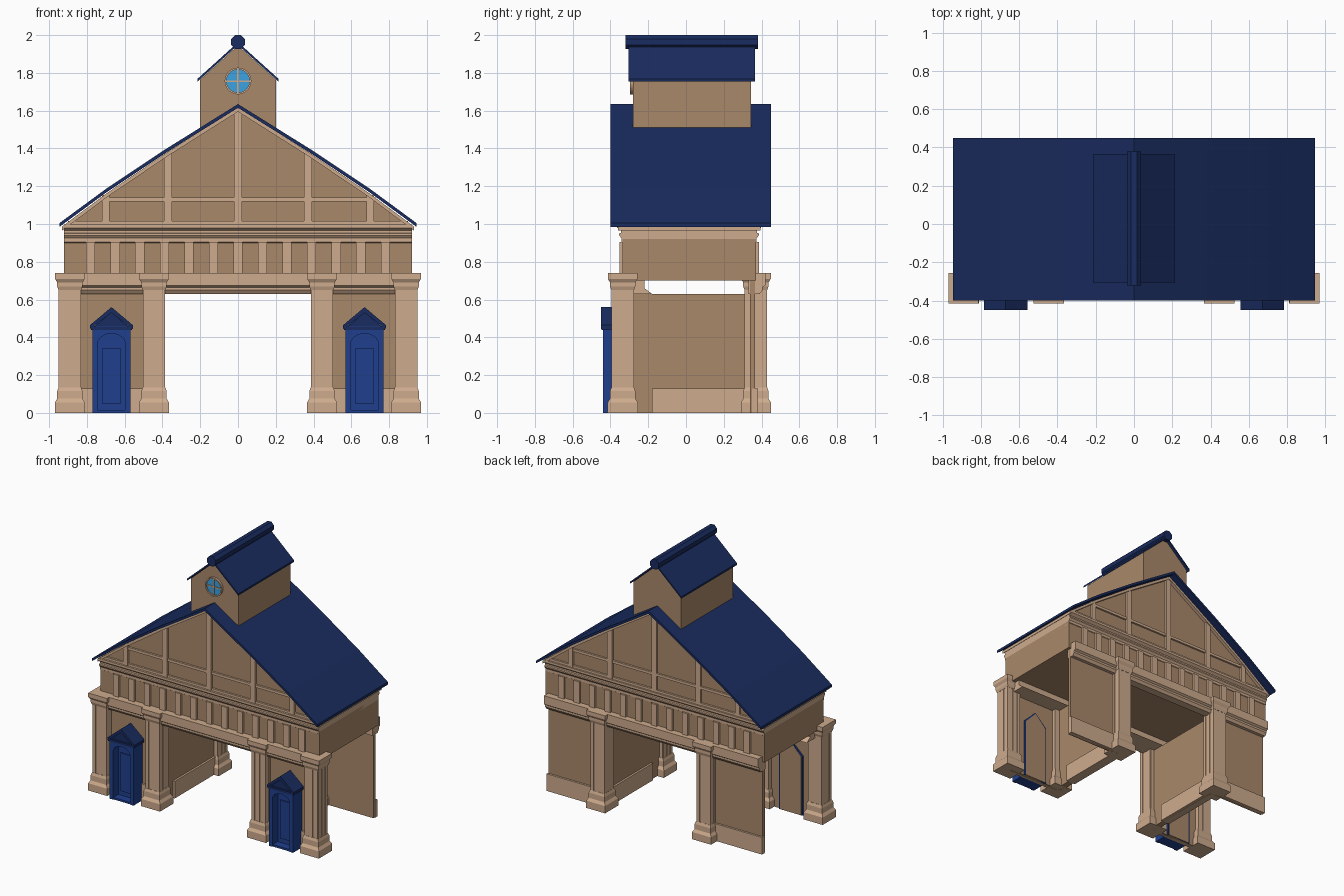
import bpy, bmesh, math

if "Cube" in bpy.data.objects:
    bpy.data.objects.remove(bpy.data.objects["Cube"])

def material(name, rgb):
    m = bpy.data.materials.new(name)
    m.diffuse_color = (*rgb, 1)
    m.use_nodes = True
    m.node_tree.nodes["Principled BSDF"].inputs["Base Color"].default_value = m.diffuse_color
    return m

WALL = material("wall_tan", (.40, .25, .145))
TRIM = material("trim_tan", (.62, .41, .27))
NAVY = material("roof_navy", (.010, .025, .115))
BLUE = material("door_blue", (.014, .05, .27))
GLASS = material("window_blue", (.045, .36, .76))

def prism(pts, a, b, axis="y"):
    """Profile extruded along y (points are x,z), x (points are y,z) or z (points are x,y)."""
    place = {"y": lambda p, t: (p[0], t, p[1]), "x": lambda p, t: (t, p[0], p[1]),
             "z": lambda p, t: (p[0], p[1], t)}[axis]
    n = len(pts)
    verts = [place(p, t) for t in (a, b) for p in pts]
    faces = [list(range(n)), list(range(2 * n - 1, n - 1, -1))]
    faces += [[i, (i + 1) % n, n + (i + 1) % n, n + i] for i in range(n)]
    return verts, faces

def box(x0, x1, y0, y1, z0, z1):
    return prism([(x0, z0), (x1, z0), (x1, z1), (x0, z1)], y0, y1)

def stack(cx, cy, profile):
    """Square mouldings: profile of (half width, z)."""
    verts = [(cx + sx * h, cy + sy * h, z) for h, z in profile
             for sx, sy in ((-1, -1), (1, -1), (1, 1), (-1, 1))]
    m = len(profile)
    faces = [[0, 1, 2, 3], [4 * m - 1, 4 * m - 2, 4 * m - 3, 4 * m - 4]]
    faces += [[4 * k + i, 4 * k + (i + 1) % 4, 4 * k + 4 + (i + 1) % 4, 4 * k + 4 + i]
              for k in range(m - 1) for i in range(4)]
    return verts, faces

def part(name, mat, *solids):
    bm = bmesh.new()
    for verts, faces in solids:
        vs = [bm.verts.new(v) for v in verts]
        for f in faces:
            bm.faces.new([vs[i] for i in f])
    bmesh.ops.recalc_face_normals(bm, faces=bm.faces)
    me = bpy.data.meshes.new(name)
    bm.to_mesh(me)
    bm.free()
    me.materials.append(mat)
    ob = bpy.data.objects.new(name, me)
    bpy.context.collection.objects.link(ob)
    return ob

def circle(cx, cz, r, n, start=0.0):
    return [(cx + r * math.cos(start + 2 * math.pi * i / n),
             cz + r * math.sin(start + 2 * math.pi * i / n)) for i in range(n)]

def shell(half, drop):
    """Symmetric sheet from right-half points (ridge first), thickened downwards."""
    top = [(-x, z) for x, z in half[:0:-1]] + half
    return top + [(x, z - drop) for x, z in reversed(top)]

# Columns: fluted shaft, moulded base and capital
BASE = [(.08, 0), (.08, .055), (.067, .075), (.067, .115), (.06, .135)]
CAPITAL = [(.06, .65), (.067, .67), (.067, .69), (.079, .71), (.079, .74)]

def column(name, cx, cy):
    solids = [stack(cx, cy, BASE), stack(cx, cy, CAPITAL), stack(cx, cy, [(.05, .1), (.05, .7)])]
    for o in (-.043, 0, .043):
        solids.append(box(cx + o - .013, cx + o + .013, cy - .059, cy + .059, .1, .69))
        solids.append(box(cx - .059, cx + .059, cy + o - .013, cy + o + .013, .1, .69))
    part(name, TRIM, *solids)

for s, side in ((-1, "left"), (1, "right")):
    column(f"front_outer_column_{side}", s * .89, -.335)
    column(f"front_inner_column_{side}", s * .445, -.335)
    column(f"back_inner_column_{side}", s * .445, .37)

    # Lower walls and their skirting; the outer ends stay open
    part(f"front_wall_{side}", WALL, box(s * .45, s * .89, -.33, -.31, 0, .64))
    part(f"back_wall_{side}", WALL, box(s * .45, s * .90, .34, .365, 0, .70))
    part(f"passage_wall_{side}", WALL, box(s * .42, s * .465, -.32, .35, 0, .63))
    part(f"skirting_{side}", TRIM,
         box(s * .45, s * .89, -.345, -.32, 0, .13),
         box(s * .45, s * .905, .35, .38, 0, .13),
         box(s * .405, s * .48, -.18, .31, 0, .13))

    # Doorway: arched surround, recessed panel, gabled hood
    c = s * .67
    arch = [(c + .073 * math.cos(a), .365 + .055 * math.sin(a))
            for a in (math.pi * i / 10 for i in range(11))]
    surround = [(c - .10, 0), (c - .10, .46), (c + .10, .46), (c + .10, 0), (c + .073, 0)]
    part(f"door_surround_{side}", BLUE, prism(surround + arch + [(c - .073, 0)], -.44, -.36))
    house = [(c - .10, 0), (c + .10, 0), (c + .10, .45), (c, .545), (c - .10, .45)]
    part(f"door_panel_{side}", BLUE, prism(house, -.375, -.30),
         box(c - .05, c + .05, -.383, -.36, .05, .34),
         box(c - .075, c + .075, -.435, -.36, 0, .015))
    inner = [(c + (x - c) * .9, z * .985) for x, z in house]
    part(f"door_backing_{side}", WALL, prism(inner, -.31, -.298))
    part(f"door_hood_{side}", NAVY,
         prism([(c - .113, .445), (c - .113, .465), (c, .56), (c + .113, .465),
                (c + .113, .445), (c, .53)], -.45, -.33),
         prism([(c - .10, .445), (c + .10, .445), (c, .535)], -.435, -.33),
         box(c - .108, c + .108, -.447, -.35, .44, .458))

# Lintels over the columns, front with a deep soffit
part("front_lintel", TRIM, prism([(-.39, .74), (-.39, .675), (-.375, .665), (-.375, .65), (-.36, .63),
                                  (-.18, .63), (-.22, .66), (-.22, .74)], -.89, .89, "x"))
part("back_lintel", TRIM, prism([(.42, .74), (.42, .675), (.405, .665), (.405, .65), (.39, .63),
                                 (.33, .63), (.33, .74)], -.90, .90, "x"))

# Upper body with frieze strips and cornice
part("upper_body", WALL, box(-.92, .92, -.335, .37, .70, .92))
strips = []
for i in range(-6, 7):
    x = i * .13
    strips += [box(x - .024, x + .024, -.352, -.33, .74, .905),
               box(x - .024, x + .024, .365, .387, .74, .905)]
part("frieze_strips", TRIM, *strips)
edge = [(.342, .895), (.358, .905), (.358, .925), (.37, .94), (.37, .95), (.36, .953),
        (.36, .965), (.38, .98), (.38, .998)]
part("cornice", TRIM, prism([(.016 - y, z) for y, z in edge] +
                            [(.016 + y, z) for y, z in reversed(edge)], -.92, .92, "x"))

# Main roof and gables
ROOF = [(0, 1.635), (.385, 1.395), (.70, 1.185), (.945, 1.005)]

def roof_z(x):
    for (xa, za), (xb, zb) in zip(ROOF, ROOF[1:]):
        if abs(x) <= xb:
            return za + (zb - za) * (abs(x) - xa) / (xb - xa)

part("main_roof", NAVY, prism(shell(ROOF, .02), -.40, .45))
under = [(x * .985, z - .018) for x, z in ROOF]
gable = [(-x, z) for x, z in under[:0:-1]] + under
part("gable_body", WALL, prism(gable, -.335, .37))
rake = prism(shell(under, .022), -.36, .395)
battens = []
for y0, y1 in ((-.352, -.33), (.365, .387)):
    for x, w in ((-.70, .019), (-.37, .021), (0, .021), (.37, .021), (.70, .019)):
        battens.append(box(x - w, x + w, y0, y1, .99, roof_z(abs(x) + w) - .018))
    battens.append(box(-.73, .73, y0 + .003, y1 - .003, 1.12, 1.14))
    battens.append(box(-.90, .90, y0 + .003, y1 - .003, .99, 1.015))
part("gable_battens", TRIM, rake, *battens)

# Roof turret
part("turret_body", WALL, prism([(-.20, 1.505), (.20, 1.505), (.20, 1.765), (0, 1.945), (-.20, 1.765)],
                                -.28, .345))
part("turret_roof", NAVY, prism(shell([(0, 1.962), (.215, 1.768)], .014), -.305, .365))
part("turret_ridge_cap", NAVY, prism(circle(0, 1.963, .04, 8, math.pi / 8), -.32, .38))

# Round window
part("window_glass", GLASS, prism(circle(0, 1.757, .064, 24), -.287, -.27))
outer, inner = circle(0, 1.757, .071, 24), circle(0, 1.757, .061, 24)
ring = [prism([outer[i], outer[(i + 1) % 24], inner[(i + 1) % 24], inner[i]], -.296, -.275)
        for i in range(24)]
part("window_frame", TRIM, *ring, box(-.004, .004, -.292, -.28, 1.695, 1.819),
     box(-.062, .062, -.292, -.28, 1.753, 1.761))
